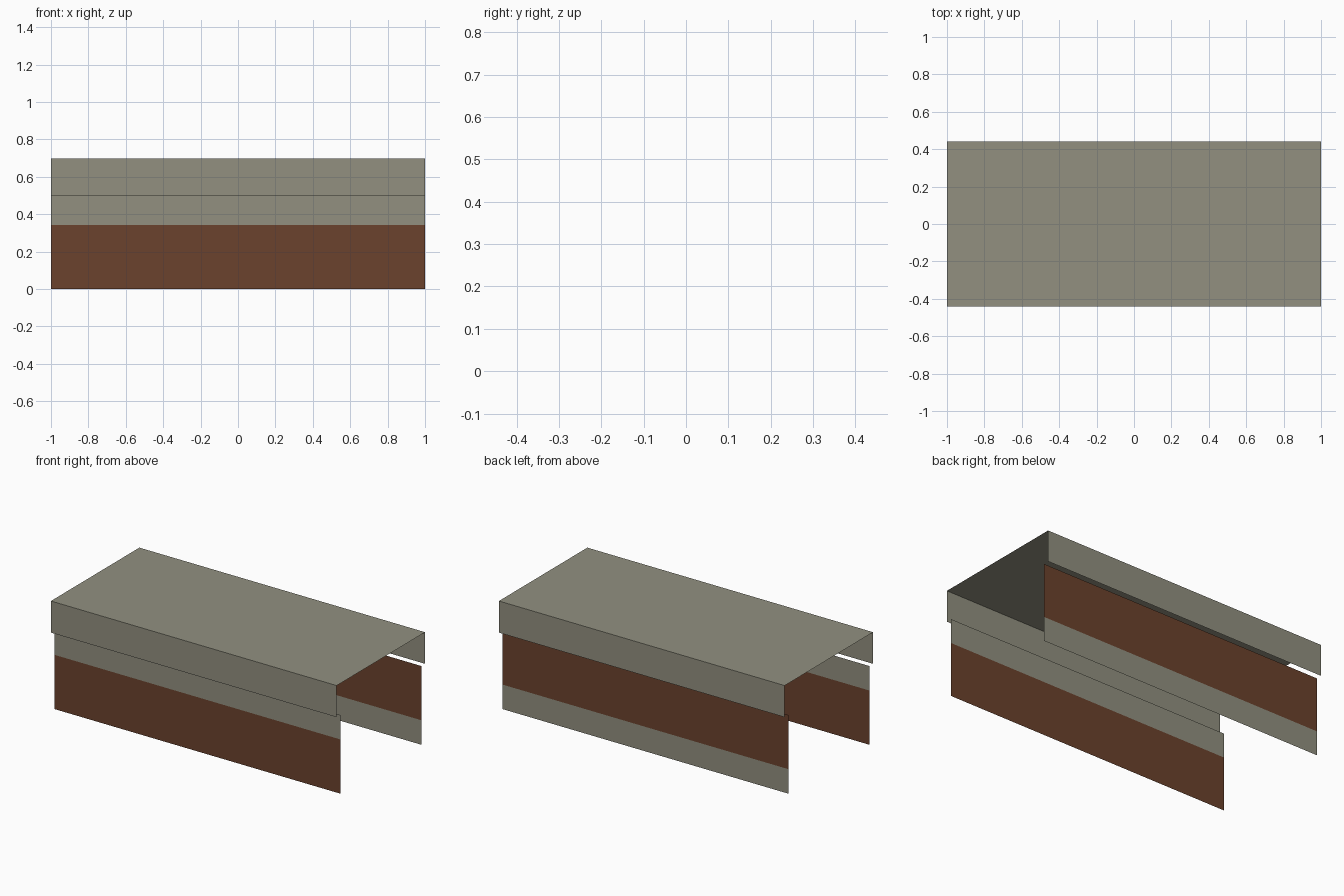
import bpy

if "Cube" in bpy.data.objects:
    bpy.data.objects.remove(bpy.data.objects["Cube"])

HALF_X = 1.0
COVER_Y, COVER_TOP, COVER_RIM = 0.442, 0.698, 0.498
WALL_Y, WALL_TOP, BAND = 0.405, 0.498, 0.155


def material(name, rgb):
    m = bpy.data.materials.new(name)
    m.diffuse_color = (*rgb, 1.0)
    m.use_nodes = True
    m.node_tree.nodes["Principled BSDF"].inputs["Base Color"].default_value = m.diffuse_color
    return m


stone = material("stone grey", (0.287, 0.279, 0.216))
brown = material("rust brown", (0.147, 0.054, 0.026))


def sheet(name, profile, slots):
    """Sweep an open (y, z) profile along x as a thin sheet; one colour slot per strip."""
    verts = [(x, y, z) for y, z in profile for x in (-HALF_X, HALF_X)]
    faces = [(2 * i, 2 * i + 1, 2 * i + 3, 2 * i + 2) for i in range(len(profile) - 1)]
    mesh = bpy.data.meshes.new(name)
    mesh.from_pydata(verts, [], faces)
    mesh.materials.append(stone)
    mesh.materials.append(brown)
    for poly, slot in zip(mesh.polygons, slots):
        poly.material_index = slot
    obj = bpy.data.objects.new(name, mesh)
    bpy.context.collection.objects.link(obj)
    return obj


# Flat cover with a skirt hanging down along both long sides
sheet("cover", [(-COVER_Y, COVER_RIM), (-COVER_Y, COVER_TOP),
                (COVER_Y, COVER_TOP), (COVER_Y, COVER_RIM)], (0, 0, 0))

# Front wall: brown below, grey band on top
sheet("front_wall", [(-WALL_Y, 0), (-WALL_Y, WALL_TOP - BAND), (-WALL_Y, WALL_TOP)], (1, 0))

# Back wall: same panel upside down, grey band at the bottom
sheet("back_wall", [(WALL_Y, WALL_TOP), (WALL_Y, BAND), (WALL_Y, 0)], (1, 0))
